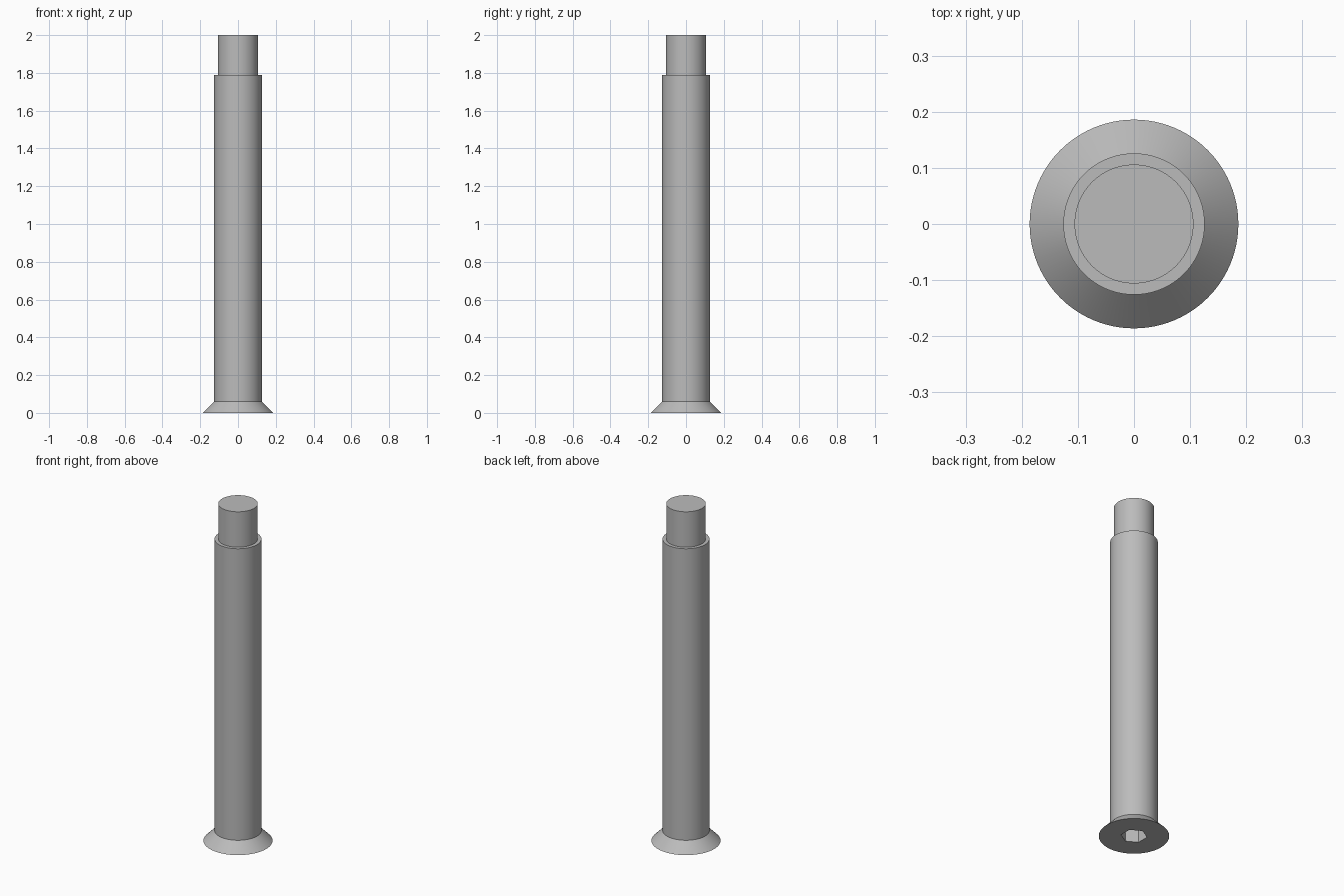
import bpy
import bmesh
import math

cube = bpy.data.objects.get("Cube")
if cube:
    bpy.data.objects.remove(cube, do_unlink=True)

SIDES = 96
HEAD_R, SHANK_R, TIP_R = 0.186, 0.126, 0.106
HEAD_H, SHANK_TOP, TOTAL_H = 0.06, 1.79, 2.0
SOCKET_R, SOCKET_DEPTH = 0.07, 0.1

steel = bpy.data.materials.new("plain grey steel")
steel.use_nodes = True
grey = (0.5, 0.5, 0.5, 1)
steel.diffuse_color = grey
steel.node_tree.nodes["Principled BSDF"].inputs["Base Color"].default_value = grey


def ring(bm, radius, z, sides=SIDES, turn=0.0):
    return [bm.verts.new((radius * math.cos(turn + math.tau * i / sides),
                          radius * math.sin(turn + math.tau * i / sides), z))
            for i in range(sides)]


def bridge(bm, low, high):
    n = len(low)
    for i in range(n):
        j = (i + 1) % n
        bm.faces.new((low[i], low[j], high[j], high[i]))


def finish(bm, name):
    bmesh.ops.recalc_face_normals(bm, faces=bm.faces)
    mesh = bpy.data.meshes.new(name)
    bm.to_mesh(mesh)
    bm.free()
    mesh.materials.append(steel)
    obj = bpy.data.objects.new(name, mesh)
    bpy.context.collection.objects.link(obj)
    return obj


# Turned body: countersunk head, long shank and narrower tip
bm = bmesh.new()
profile = [(HEAD_R, 0), (SHANK_R, HEAD_H), (SHANK_R, SHANK_TOP),
           (TIP_R, SHANK_TOP), (TIP_R, TOTAL_H)]
rings = [ring(bm, r, z) for r, z in profile]
for low, high in zip(rings, rings[1:]):
    bridge(bm, low, high)
bm.faces.new(rings[0])
bm.faces.new(rings[-1])
bolt = finish(bm, "countersunk_bolt")

# Hexagonal key socket cut into the underside of the head
bm = bmesh.new()
mouth = ring(bm, SOCKET_R, -0.05, 6, math.pi / 6)
floor = ring(bm, SOCKET_R, SOCKET_DEPTH, 6, math.pi / 6)
bridge(bm, mouth, floor)
bm.faces.new(mouth)
bm.faces.new(floor)
cutter = finish(bm, "hex_socket_cutter")

cut = bolt.modifiers.new("hex socket", "BOOLEAN")
cut.operation = "DIFFERENCE"
cut.solver = "EXACT"
cut.object = cutter
bpy.context.view_layer.objects.active = bolt
bolt.select_set(True)
bpy.ops.object.modifier_apply(modifier=cut.name)
bpy.data.objects.remove(cutter, do_unlink=True)

# Round walls smooth, rims and socket edges crisp
bpy.ops.object.shade_smooth_by_angle(angle=math.radians(25))
